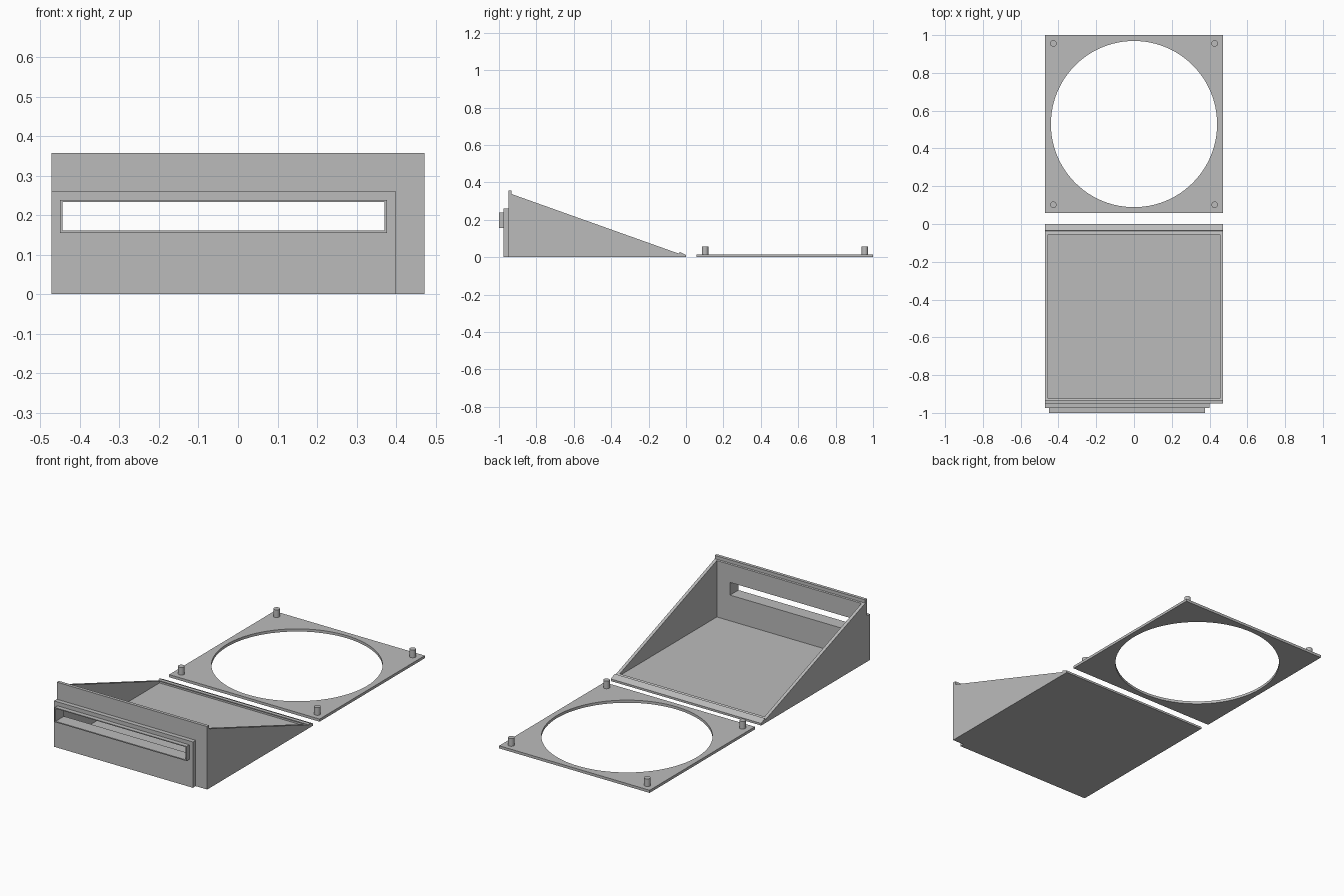
import bpy
import bmesh
import math

if "Cube" in bpy.data.objects:
    bpy.data.objects.remove(bpy.data.objects["Cube"], do_unlink=True)

grey = bpy.data.materials.new("plain grey")
grey.use_nodes = True
GREY = (0.5, 0.5, 0.5, 1)
grey.diffuse_color = GREY
grey.node_tree.nodes["Principled BSDF"].inputs["Base Color"].default_value = GREY

HALF = 0.472    # half width of both pieces
WALL = 0.018    # side wall thickness
BASE = 0.015    # floor and plate thickness


def prism(name, profile, x0, x1):
    """Extrude a (y, z) profile along x."""
    bm = bmesh.new()
    face = bm.faces.new([bm.verts.new((x0, y, z)) for y, z in profile])
    ext = bmesh.ops.extrude_face_region(bm, geom=[face])
    moved = [v for v in ext["geom"] if isinstance(v, bmesh.types.BMVert)]
    bmesh.ops.translate(bm, verts=moved, vec=(x1 - x0, 0, 0))
    bmesh.ops.recalc_face_normals(bm, faces=bm.faces)
    mesh = bpy.data.meshes.new(name)
    bm.to_mesh(mesh)
    bm.free()
    mesh.materials.append(grey)
    obj = bpy.data.objects.new(name, mesh)
    bpy.context.collection.objects.link(obj)
    return obj


def box(name, x0, x1, y0, y1, z0, z1):
    return prism(name, [(y0, z0), (y1, z0), (y1, z1), (y0, z1)], x0, x1)


def cylinder(name, x, y, z0, z1, radius, sides):
    bpy.ops.mesh.primitive_cylinder_add(
        vertices=sides, radius=radius, depth=z1 - z0, location=(x, y, (z0 + z1) / 2))
    obj = bpy.context.object
    obj.name = name
    obj.data.materials.append(grey)
    bpy.ops.object.shade_smooth_by_angle(angle=math.radians(30))
    return obj


def cut(target, cutter):
    """Subtract the cutter and bake the result."""
    mod = target.modifiers.new("opening", "BOOLEAN")
    mod.operation = "DIFFERENCE"
    mod.solver = "EXACT"
    mod.object = cutter
    bpy.ops.object.select_all(action="DESELECT")
    bpy.context.view_layer.objects.active = target
    target.select_set(True)
    bpy.ops.object.modifier_apply(modifier=mod.name)


# Wedge-shaped tray: floor, sloping sides, front wall and rear lip
FRONT, BACK = -0.925, -0.055
box("tray_floor", -HALF + WALL, HALF - WALL, FRONT, BACK, 0, BASE)
for side, x in (("right", -HALF), ("left", HALF - WALL)):
    prism(side + "_side_wall",
          [(FRONT, 0), (BACK, 0), (BACK, 0.025), (FRONT, 0.335)], x, x + WALL)
front_wall = prism("front_wall", [
    (-0.95, 0), (FRONT, 0), (FRONT, 0.335), (-0.932, 0.338),
    (-0.932, 0.357), (-0.95, 0.357)], -HALF, HALF)
prism("rear_lip", [
    (BACK, 0), (0, 0), (0, 0.012), (-0.034, 0.028),
    (-0.038, 0.019), (BACK, 0.025)], -HALF, HALF)

# Stepped front plate and slot rim, with the slot cut through all three
front_plate = box("front_plate", -HALF, 0.4, -0.975, -0.95, 0, 0.26)
slot_rim = box("slot_rim", -0.45, 0.377, -1, -0.975, 0.155, 0.238)
slot_cutter = box("slot_cutter", -0.444, 0.371, -1.1, -0.9, 0.161, 0.233)
for part in (front_wall, front_plate, slot_rim):
    cut(part, slot_cutter)
bpy.data.objects.remove(slot_cutter, do_unlink=True)

# Square mounting plate with a round opening
plate = box("mounting_plate", -HALF, HALF, 0.057, 1, 0, BASE)
hole_cutter = cylinder("hole_cutter", 0, 0.529, -0.1, 0.1, 0.44, 96)
cut(plate, hole_cutter)
bpy.data.objects.remove(hole_cutter, do_unlink=True)
bpy.ops.object.shade_smooth_by_angle(angle=math.radians(30))

# Corner pegs
for sx in (-1, 1):
    for sy in (-1, 1):
        cylinder("corner_peg", sx * 0.427, 0.529 + sy * 0.427, BASE, 0.058, 0.017, 32)
